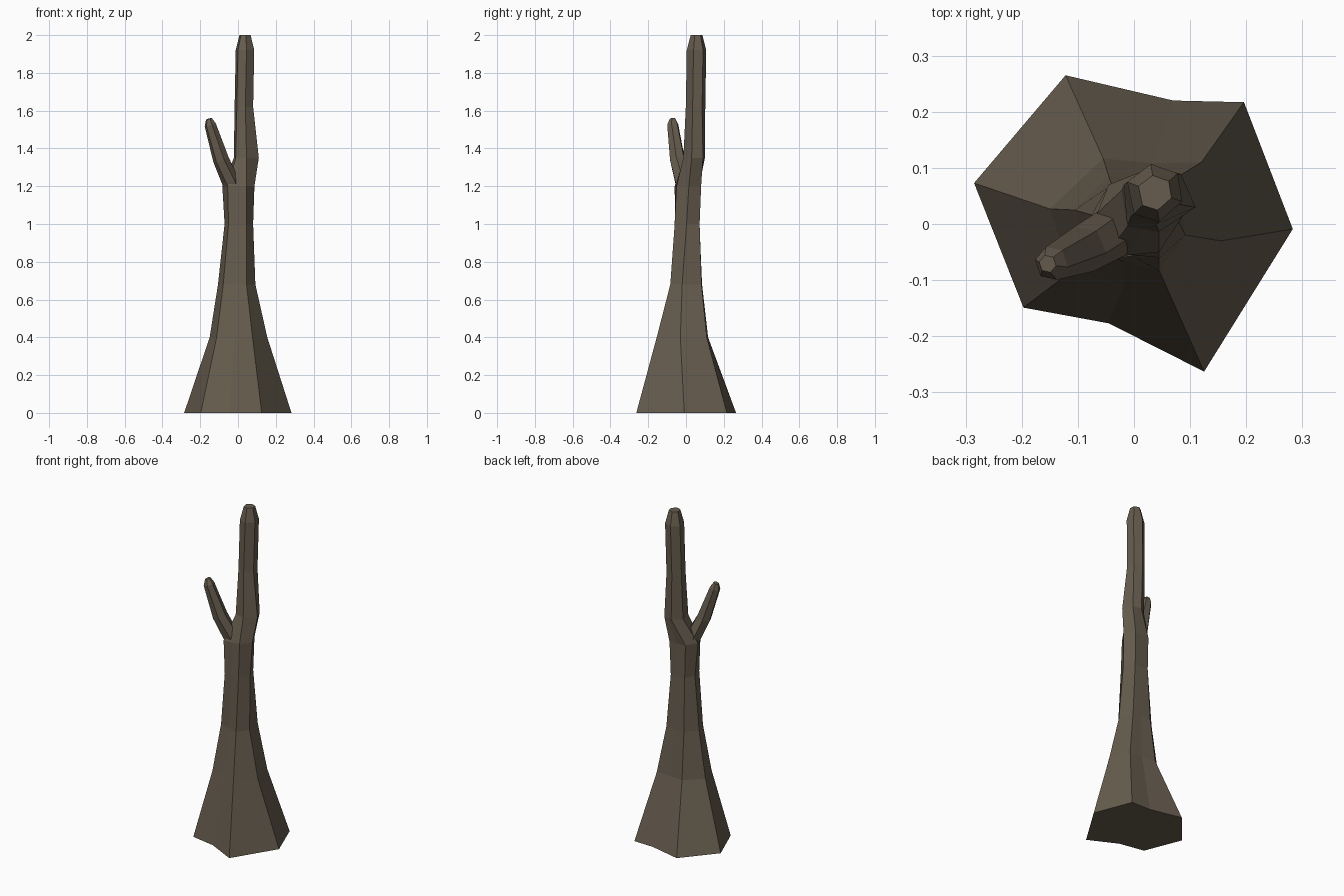
import bpy, bmesh
from mathutils import Vector

if "Cube" in bpy.data.objects:
    bpy.data.objects.remove(bpy.data.objects["Cube"])

bark = bpy.data.materials.new("grey_brown_bark")
bark.diffuse_color = (0.135, 0.108, 0.077, 1)
bark.use_nodes = True
bark.node_tree.nodes["Principled BSDF"].inputs["Base Color"].default_value = bark.diffuse_color


def loft(name, rings):
    """Closed tube through rings of equal point count."""
    bm = bmesh.new()
    loops = [[bm.verts.new(p) for p in ring] for ring in rings]
    n = len(loops[0])
    for a, b in zip(loops, loops[1:]):
        for i in range(n):
            j = (i + 1) % n
            bm.faces.new((a[i], a[j], b[j], b[i]))
    bm.faces.new(loops[0])
    bm.faces.new(loops[-1])
    bmesh.ops.recalc_face_normals(bm, faces=bm.faces)
    me = bpy.data.meshes.new(name)
    bm.to_mesh(me)
    bm.free()
    me.materials.append(bark)
    ob = bpy.data.objects.new(name, me)
    bpy.context.collection.objects.link(ob)
    return ob


def section(z, pts, back=(0, 0), front=(0, 0)):
    """Six corners plus a valley point on the back and front sides."""
    p = [Vector((x, y, z)) for x, y in pts]
    vb = (p[0] + p[1]) / 2 + Vector((*back, 0))
    vf = (p[3] + p[4]) / 2 + Vector((*front, 0))
    return [p[0], vb, p[1], p[2], p[3], vf, p[4], p[5]]


# trunk: flared root base narrowing to a hexagonal stem
# corners run back-left, back-right, right, front, front-left, left
stem = [(0.03, 0.107), (0.078, 0.09), (0.086, 0.04), (0.045, 0.004), (0.0, 0.018), (-0.012, 0.075)]
mid = Vector((0.038, 0.056))
cap = [mid + (Vector(p) - mid) * 0.6 for p in stem]
low = [(x - 0.006, y - 0.005) for x, y in stem]
trunk = loft("trunk", [
    section(0, [(-0.122, 0.265), (0.196, 0.217), (0.283, -0.009), (0.125, -0.263), (-0.197, -0.149), (-0.285, 0.073)],
            (0.033, -0.021), (-0.009, 0.029)),
    section(0.4, [(-0.055, 0.117), (0.12, 0.11), (0.155, -0.03), (0.077, -0.155), (-0.113, -0.085), (-0.15, 0.027)],
            (0, -0.005), (0, 0.012)),
    section(0.68, [(-0.045, 0.085), (0.075, 0.082), (0.092, -0.02), (0.045, -0.083), (-0.078, -0.052), (-0.106, 0.025)]),
    section(1.0, [(-0.04, 0.07), (0.052, 0.072), (0.08, 0.003), (0.045, -0.06), (-0.05, -0.056), (-0.071, 0.015)]),
    section(1.2, [(-0.045, 0.07), (0.055, 0.08), (0.087, 0.015), (0.045, -0.05), (-0.055, -0.06), (-0.083, 0.003)]),
    section(1.35, [(0.03, 0.1), (0.083, 0.09), (0.11, 0.03), (0.045, -0.014), (-0.012, -0.005), (-0.022, 0.06)]),
    section(1.62, low),
    section(1.92, stem),
    section(2.0, cap),
])


# side branch: six-sided tube leaning to the front left
def hoop(c, axis, r):
    axis = Vector(axis).normalized()
    u = axis.cross(Vector((0, 0, 1))).normalized()
    v = axis.cross(u)
    s = 0.866
    return [Vector(c) + r * (u * a + v * b)
            for a, b in ((1, 0), (.5, s), (-.5, s), (-1, 0), (-.5, -s), (.5, -s))]


branch = loft("branch", [
    hoop((-0.015, 0.005, 1.15), (-0.2, -0.15, 1), 0.045),
    hoop((-0.042, -0.018, 1.23), (-0.3, -0.18, 1), 0.046),
    hoop((-0.09, -0.045, 1.34), (-0.38, -0.16, 1), 0.043),
    hoop((-0.147, -0.07, 1.525), (-0.3, -0.1, 1), 0.031),
    hoop((-0.154, -0.071, 1.557), (-0.3, -0.1, 1), 0.016),
])

# fuse branch into trunk
mod = trunk.modifiers.new("fuse_branch", 'BOOLEAN')
mod.operation = 'UNION'
mod.solver = 'EXACT'
mod.object = branch
bpy.context.view_layer.objects.active = trunk
trunk.select_set(True)
bpy.ops.object.modifier_apply(modifier=mod.name)
bpy.data.objects.remove(branch)
